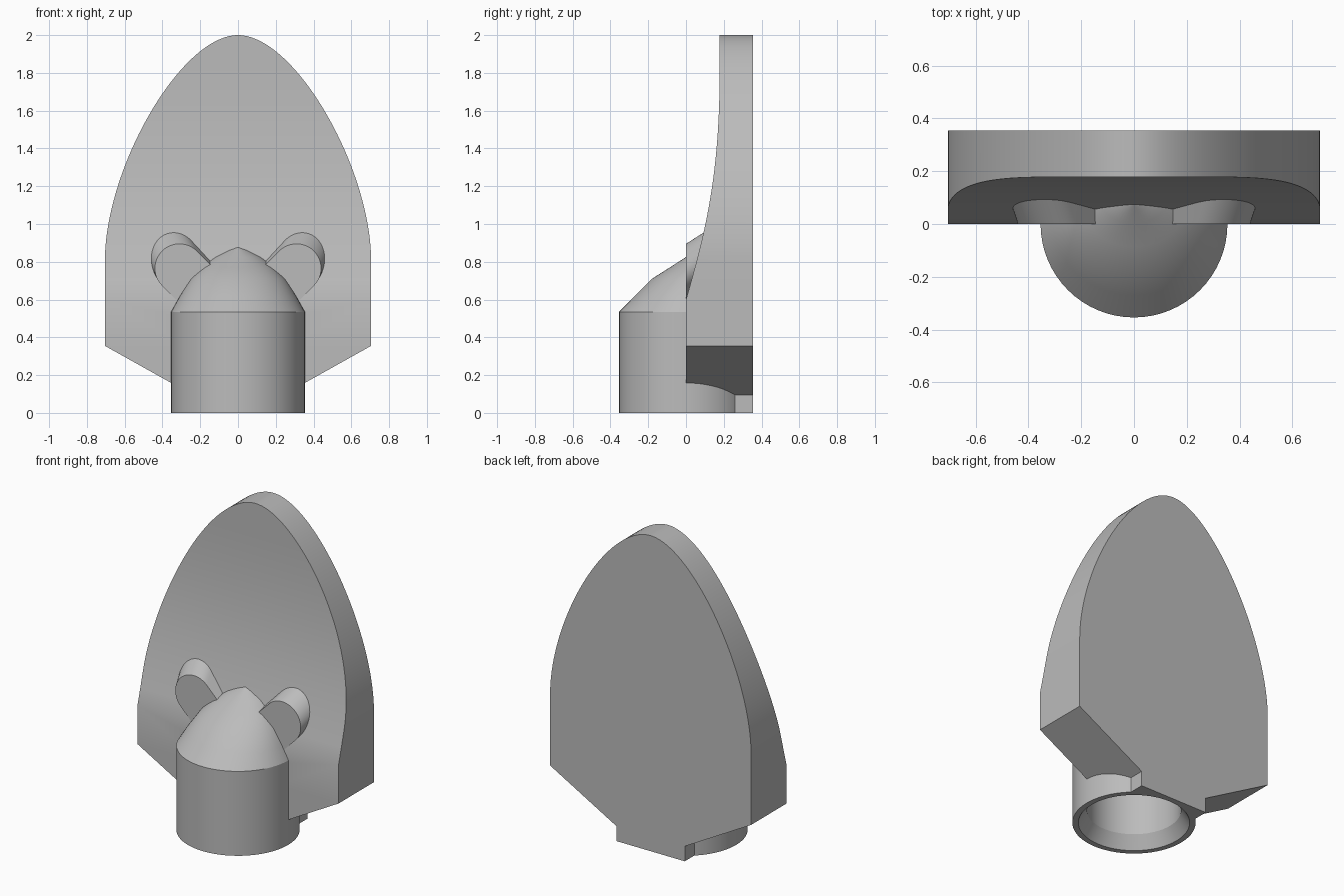
import bpy, bmesh, math

if "Cube" in bpy.data.objects:
    bpy.data.objects.remove(bpy.data.objects["Cube"], do_unlink=True)

GREY = (0.5, 0.5, 0.5, 1)
mat = bpy.data.materials.new("plain grey")
mat.use_nodes = True
mat.diffuse_color = GREY
mat.node_tree.nodes["Principled BSDF"].inputs["Base Color"].default_value = GREY

RADIUS, BACK, SEGS = 0.354, 0.355, 64


def loft(name, rings):
    """Skin closed rings of equal length and cap both ends."""
    bm = bmesh.new()
    rows = [[bm.verts.new(p) for p in ring] for ring in rings]
    n = len(rows[0])
    for a, b in zip(rows, rows[1:]):
        for i in range(n):
            j = (i + 1) % n
            bm.faces.new((a[i], a[j], b[j], b[i]))
    bm.faces.new(rows[0][::-1])
    bm.faces.new(rows[-1])
    bmesh.ops.recalc_face_normals(bm, faces=bm.faces)
    mesh = bpy.data.meshes.new(name)
    bm.to_mesh(mesh)
    bm.free()
    mesh.materials.append(mat)
    obj = bpy.data.objects.new(name, mesh)
    bpy.context.collection.objects.link(obj)
    return obj


def ellipse(z, a, b, cy=0.0):
    angles = [2 * math.pi * i / SEGS for i in range(SEGS)]
    return [(a * math.cos(t), cy + b * math.sin(t), z) for t in angles]


def bezier(p, t):
    s = 1 - t
    w = (s ** 3, 3 * s * s * t, 3 * s * t * t, t ** 3)
    return tuple(sum(k * q[i] for k, q in zip(w, p)) for i in (0, 1))


def bezier_at(p, z):
    """First coordinate of a curve at height z."""
    lo, hi = 0.0, 1.0
    for _ in range(40):
        mid = (lo + hi) / 2
        lo, hi = (mid, hi) if bezier(p, mid)[1] < z else (lo, mid)
    return bezier(p, lo)[0]


# Curves of the plate: half width and front face depth against height
OUTLINE = ((0.705, 0.8), (0.705, 1.3), (0.3, 2.0), (0.0, 2.0))
FRONT = ((0, 0.6), (0.1, 0.95), (0.178, 1.25), (0.178, 1.8))


def front_y(z):
    return bezier_at(FRONT, z) if z > 0.6 else 0.0


# Back plate
profile = [(0.24, 0), (0.24, 0.095), (0.705, 0.355), (0.705, 0.6), (0.705, 0.7)]
profile += [bezier(OUTLINE, i / 40) for i in range(40)] + [(0.004, 2.0)]
plate = loft("back_plate", [
    [(-w, front_y(z), z), (w, front_y(z), z), (w, BACK, z), (-w, BACK, z)]
    for w, z in profile])

# Round socket
socket = loft("socket", [ellipse(z, RADIUS, RADIUS) for z in (0, 0.535)])

# Leaning hood above the socket: height, half width, front edge, centre depth
hood_rows = [(0.535, 0.354, -0.354, 0), (0.62, 0.307, -0.27, 0.01),
             (0.71, 0.25, -0.18, 0.03), (0.77, 0.19, -0.086, 0.06),
             (0.825, 0.127, 0.0, 0.1), (0.86, 0.07, 0.05, 0.13),
             (0.88, 0.01, 0.08, 0.13)]
hood = loft("hood", [ellipse(z, a, cy - f, cy) for z, a, f, cy in hood_rows])


# Side lobes: slanted rounded bars with flat fronts
def lobe_ring(side, y):
    cx, cz, r = 0.31 + 0.33 * y, 0.765 + 0.64 * y, 0.13
    ring = []
    for i in range(25):
        t = -math.pi / 4 + math.pi * i / 24
        ring.append((side * (cx + r * math.cos(t)), y, cz + r * math.sin(t)))
    for i in (24, 0):
        x, _, z = ring[i]
        ring.append((x - side * 0.16, y, z - 0.16))
    return ring


lobes = [loft(name, [lobe_ring(s, 0), lobe_ring(s, 0.2)])
         for name, s in (("left_lobe", 1), ("right_lobe", -1))]

# Chamfered bore opening downwards
bore = loft("bore_cutter", [ellipse(z, r, r) for z, r in
                            ((-0.05, 0.351), (0.08, 0.27), (0.5, 0.27))])
bore.hide_render = True
for obj in (plate, socket):
    mod = obj.modifiers.new("bore", "BOOLEAN")
    mod.operation, mod.solver, mod.object = "DIFFERENCE", "EXACT", bore
    bpy.context.view_layer.objects.active = obj
    bpy.ops.object.modifier_apply(modifier=mod.name)
bpy.data.objects.remove(bore, do_unlink=True)

# Smooth curved surfaces, keep edges crisp
bpy.ops.object.select_all(action="DESELECT")
for obj in [plate, socket, hood] + lobes:
    obj.select_set(True)
bpy.context.view_layer.objects.active = plate
bpy.ops.object.shade_smooth_by_angle(angle=math.radians(22))
